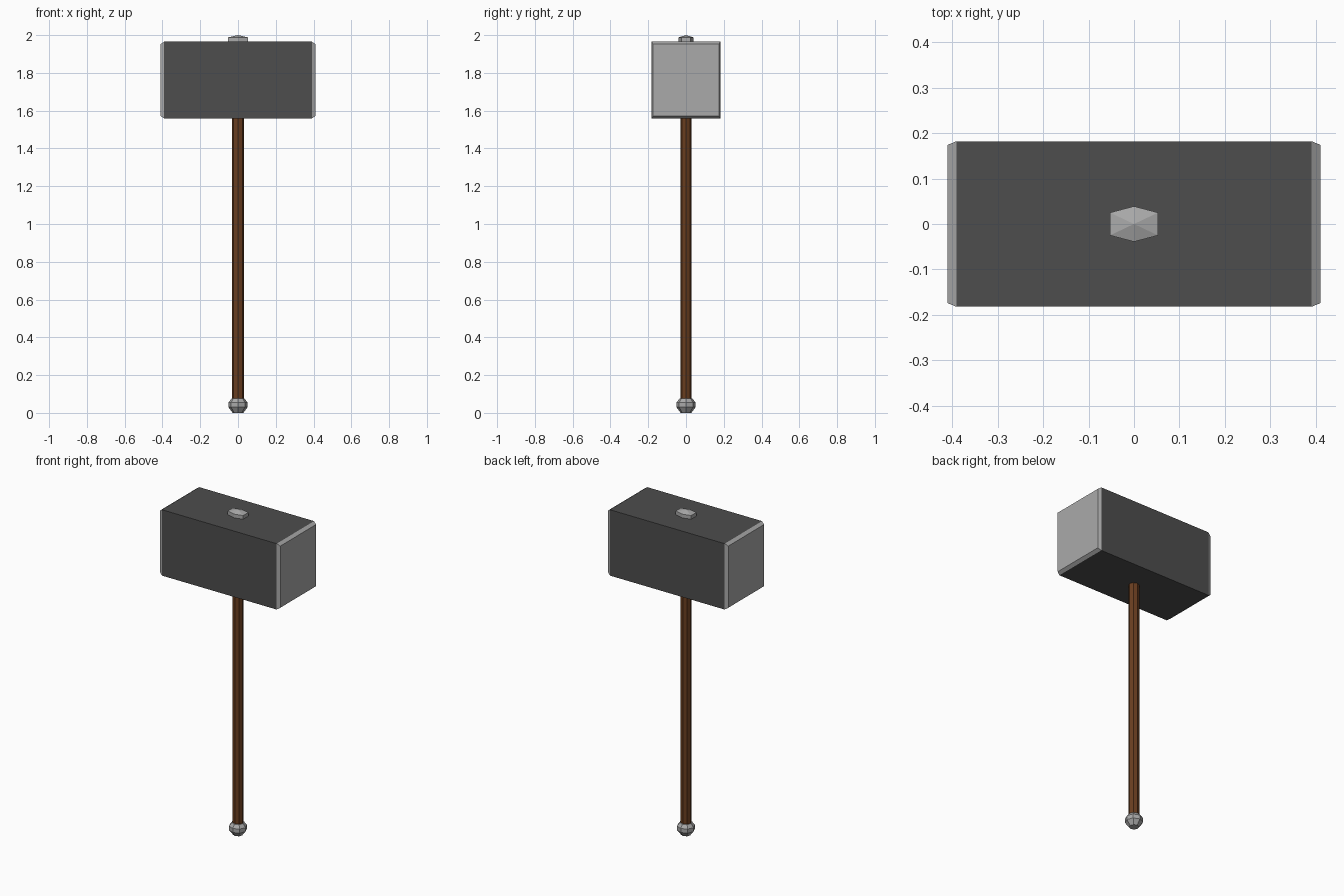
import bpy, bmesh, math

if "Cube" in bpy.data.objects:
    bpy.data.objects.remove(bpy.data.objects["Cube"])


def material(name, rgb):
    m = bpy.data.materials.new(name)
    m.diffuse_color = (*rgb, 1)
    m.use_nodes = True
    m.node_tree.nodes["Principled BSDF"].inputs["Base Color"].default_value = m.diffuse_color
    return m


DARK = material("dark iron", (0.075, 0.075, 0.075))
LIGHT = material("light steel", (0.40, 0.40, 0.40))
WOOD = material("brown wood", (0.14, 0.047, 0.014))


def stack(name, rings, mats, rule=None):
    """Join rings of points into a closed solid; rule picks a material per face."""
    bm = bmesh.new()
    loops = [[bm.verts.new(p) for p in ring] for ring in rings]
    for a, b in zip(loops, loops[1:]):
        n = max(len(a), len(b))
        for i in range(n):
            j = (i + 1) % n
            if len(b) == 1:
                bm.faces.new((a[i], a[j], b[0]))
            else:
                bm.faces.new((a[i], a[j], b[j], b[i]))
    for end in (loops[0], loops[-1]):
        if len(end) > 2:
            bm.faces.new(end)
    bmesh.ops.recalc_face_normals(bm, faces=bm.faces)
    if rule:
        for f in bm.faces:
            f.material_index = rule(f)
    mesh = bpy.data.meshes.new(name)
    bm.to_mesh(mesh)
    bm.free()
    for m in mats:
        mesh.materials.append(m)
    ob = bpy.data.objects.new(name, mesh)
    bpy.context.collection.objects.link(ob)
    return ob


def octagon(rx, ry, z):
    return [(rx * math.cos(i * math.pi / 4), ry * math.sin(i * math.pi / 4), z)
            for i in range(8)]


def block(x, hy, hz, cz=1.762):
    return [(x, sy * hy, cz + sz * hz)
            for sy, sz in ((-1, -1), (1, -1), (1, 1), (-1, 1))]


def cap_ring(s, z):
    outline = ((0.053, -0.025), (0.053, 0.025), (0, 0.039),
               (-0.053, 0.025), (-0.053, -0.025), (0, -0.039))
    return [(x * s, y * s, z) for x, y in outline]


# Hammer head: dark block with light bevelled striking ends
stack("hammer_head",
      [block(-0.41, 0.174, 0.19), block(-0.391, 0.182, 0.203),
       block(0.391, 0.182, 0.203), block(0.41, 0.174, 0.19)],
      [DARK, LIGHT],
      lambda f: int(abs(f.calc_center_median().x) > 0.3))

# Wooden shaft
stack("handle", [octagon(0.032, 0.029, 0.06), octagon(0.032, 0.029, 1.58)], [WOOD])

# Metal knob at the foot of the shaft
stack("pommel",
      [octagon(0.028, 0.028, 0), octagon(0.051, 0.051, 0.03),
       octagon(0.051, 0.051, 0.055), octagon(0.035, 0.035, 0.075)], [LIGHT])

# Low pointed cap on top of the head
stack("top_cap", [cap_ring(1, 1.955), cap_ring(1, 1.988), [(0, 0, 2.0)]], [LIGHT])
